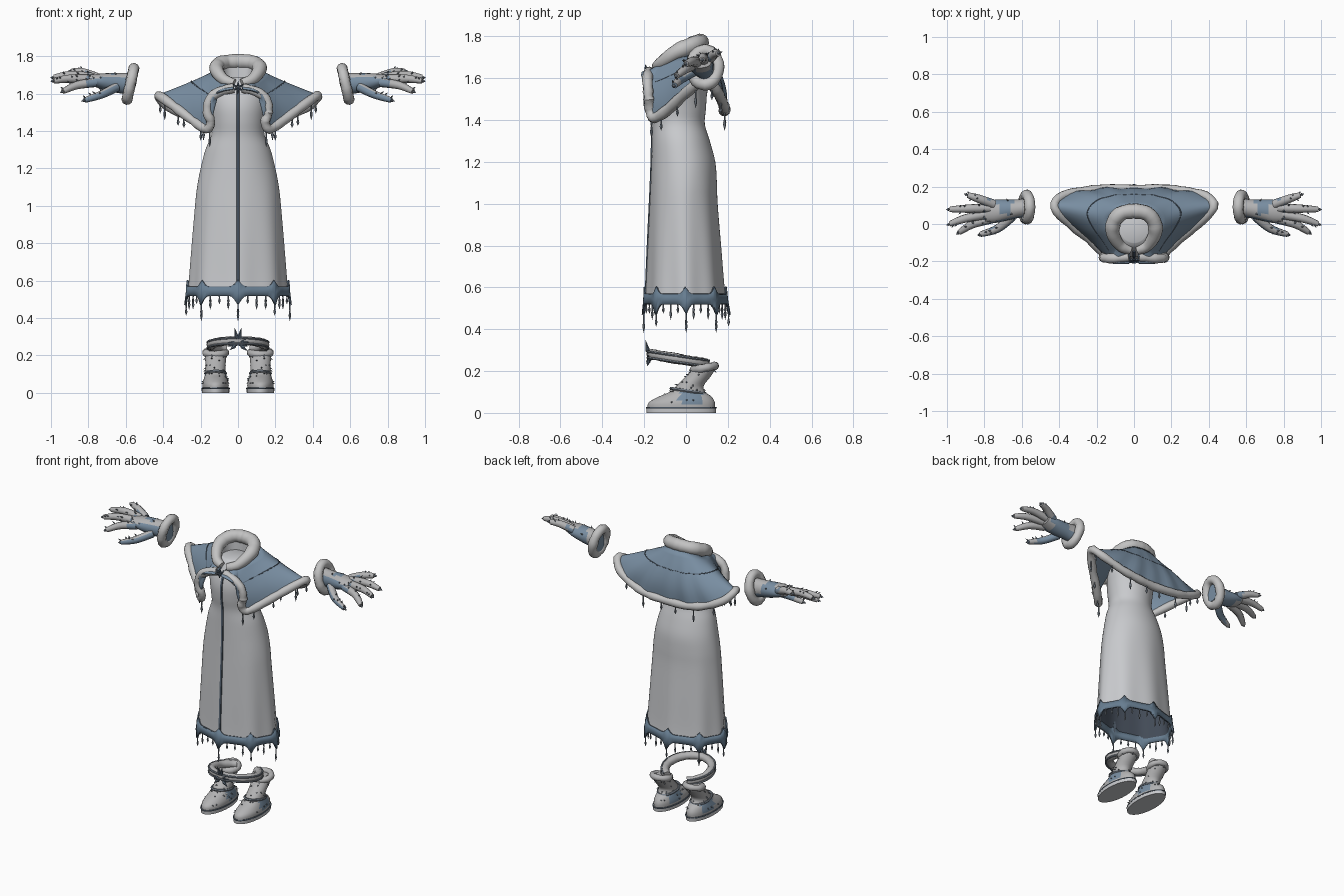
import bpy, bmesh, math, random
from mathutils import Vector as V

if "Cube" in bpy.data.objects:
    bpy.data.objects.remove(bpy.data.objects["Cube"])
random.seed(4)
pi, tau = math.pi, math.tau

def mat(name, r, g, b):
    m = bpy.data.materials.new(name)
    m.diffuse_color = (r, g, b, 1)
    m.use_nodes = True
    m.node_tree.nodes["Principled BSDF"].inputs["Base Color"].default_value = m.diffuse_color
    return m

CLOTH = mat("pale cloth", .58, .59, .61)
FUR = mat("pale fur", .54, .54, .54)
BLUE = mat("frost blue", .19, .27, .36)
HEM = mat("hem blue", .135, .205, .28)
DARK = mat("dark blue trim", .10, .135, .18)
LINING = mat("dark lining", .055, .07, .095)
ICE = mat("grey ice", .22, .255, .30)
LEATHER = mat("pale leather", .45, .45, .455)

def smooth(keys, n):
    """Catmull-Rom samples through the key tuples"""
    out = []
    k = [keys[0]] + list(keys) + [keys[-1]]
    for i in range(1, len(k) - 2):
        for s in range(n):
            t = s / n
            out.append(tuple(.5 * (2*b + (c-a)*t + (2*a-5*b+4*c-d)*t*t + (3*b-a-3*c+d)*t**3)
                             for a, b, c, d in zip(k[i-1], k[i], k[i+1], k[i+2])))
    return out + [tuple(keys[-1])]

def finish(name, bm, mats, rule=None, mirror=False, thick=0):
    bmesh.ops.recalc_face_normals(bm, faces=bm.faces)
    bm.normal_update()
    if rule:
        for f in bm.faces:
            f.material_index = rule(f.calc_center_median(), f.normal)
    me = bpy.data.meshes.new(name)
    bm.to_mesh(me)
    bm.free()
    ob = bpy.data.objects.new(name, me)
    bpy.context.collection.objects.link(ob)
    for m in mats:
        me.materials.append(m)
    bpy.ops.object.select_all(action='DESELECT')
    ob.select_set(True)
    bpy.context.view_layer.objects.active = ob
    bpy.ops.object.shade_smooth_by_angle(angle=math.radians(50))
    if thick:
        s = ob.modifiers.new("thickness", 'SOLIDIFY')
        s.thickness, s.offset = thick, 0
    if mirror:
        ob.modifiers.new("mirror", 'MIRROR')
    return ob

def add_loft(bm, rows, wrap=True, caps=(False, False), loop=False):
    vs = [[bm.verts.new(p) for p in r] for r in rows]
    n = len(vs[0])
    for a, b in zip(vs, vs[1:] + ([vs[0]] if loop else [])):
        for j in range(n if wrap else n - 1):
            bm.faces.new((a[j], a[(j+1) % n], b[(j+1) % n], b[j]))
    if caps[0]: bm.faces.new(vs[0])
    if caps[1]: bm.faces.new(vs[-1])

def loft(name, rows, mats, wrap=True, caps=(False, False), loop=False, **kw):
    bm = bmesh.new()
    add_loft(bm, rows, wrap, caps, loop)
    return finish(name, bm, mats, **kw)

def tube_rows(path, rad, n=10, loop=False, jitter=0):
    path = [V(p) for p in path]
    rows, m = [], len(path)
    for i, p in enumerate(path):
        t = (path[(i+1) % m] - path[i-1]) if loop else (path[min(i+1, m-1)] - path[max(i-1, 0)])
        t.normalize()
        u = t.cross(V((0.12, 0.1, 1))).normalized()
        w = u.cross(t)
        r = (rad(i / (m-1)) if callable(rad) else rad) * (1 + random.uniform(-jitter, jitter))
        rows.append([p + r*(u*math.cos(tau*j/n) + w*math.sin(tau*j/n)) for j in range(n)])
    return rows

def tube(name, path, rad, m, loop=False, jitter=0, n=10, **kw):
    return loft(name, tube_rows(path, rad, n, loop, jitter), [m], caps=(not loop, not loop), loop=loop, **kw)

def spindle(bm, p, d, length, r, bulb=.7):
    """icicle or crystal: thin stem, thicker bulb, sharp tip"""
    p, d = V(p), V(d).normalized()
    path = [p + d*length*t for t in (0, bulb*.6, bulb, 1)]
    add_loft(bm, tube_rows(path, lambda t: r * (.6, .45, 1, .05)[round(t*3)], 6), caps=(True, True))

def both(half):
    return list(half) + [(-x, y, z) for x, y, z in reversed(half[:-1])]

# ---- robe: (z, half width, front y, back y)
body = smooth([(.5, .265, -.193, .193), (.6, .257, -.187, .18), (.8, .243, -.18, .165), (1, .228, -.172, .15),
               (1.1, .218, -.168, .147), (1.2, .2, -.165, .14), (1.3, .174, -.163, .114), (1.38, .142, -.163, .09),
               (1.45, .143, -.173, .095), (1.52, .152, -.176, .1), (1.58, .16, -.165, .11), (1.63, .148, -.145, .1),
               (1.67, .11, -.125, .08), (1.69, .07, -.1, .05)], 4)

def robe_point(z, th, k=1):
    i = max(0, min(len(body)-2, sum(r[0] <= z for r in body) - 1))
    a, b = body[i], body[i+1]
    t = (z - a[0]) / (b[0] - a[0])
    hx, f, k2 = (a[q] + (b[q]-a[q])*t for q in (1, 2, 3))
    s = k * (1 + .024 * max(0, min(1, (1.2-z)/.6)) * math.cos(8*th))
    return V((hx*s*math.cos(th), (f+k2)/2 + (k2-f)/2*s*math.sin(th), z))

N = 96
angles = [tau*j/N for j in range(N)]
levels = [.55] + [r[0] for r in body if r[0] > .56]
loft("robe", [[robe_point(z, a) for a in angles] for z in levels], [CLOTH], caps=(False, True))
loft("robe_lining", [[robe_point(z, a, k) for a in angles] for z, k in
                     ((.55, .985), (.7, .97), (.9, .96), (1.1, .95), (1.15, .6))], [LINING], caps=(False, True))

# ---- pointed hem with icicles
def cusp(a):
    d = abs((a + pi/8) % (pi/4) - pi/8)
    return max(0, 1 - d/.17)**2
loft("hem_trim", [[robe_point(z0 + dz*cusp(a), a, k) for a in angles] for z0, dz, k in
                  ((.52, -.05, 1.025), (.545, -.01, 1.015), (.566, .035, 1.02))], [HEM], thick=.014)
for nm, z0, dz in (("hem_upper_cord", .566, .035), ("hem_lower_cord", .522, -.05)):
    tube(nm, [robe_point(z0 + dz*cusp(a), a, 1.028) for a in angles], .004, DARK, loop=True, n=6)
bm = bmesh.new()
for i in range(32):
    a = tau*i/32
    spindle(bm, robe_point(.53 - .05*cusp(a), a, 1.015), (0, 0, -1), .055 + .03*(i % 3 == 0) + .012*(i % 4 == 0), .007)
finish("hem_icicles", bm, [ICE])

# ---- front seam
bm = bmesh.new()
add_loft(bm, [[robe_point(z, -pi/2) + V((x, y, 0)) for x, y in ((-.009, .004), (-.006, -.005), (.006, -.005), (.009, .004))]
              for z in [l for l in levels if l < 1.64]], caps=(True, True))
finish("front_seam", bm, [DARK])

# ---- cape: matching neck and edge paths, front to back, mirrored
edge = both(smooth([(.025, -.175, 1.63), (.10, -.183, 1.61), (.152, -.183, 1.57), (.163, -.178, 1.5), (.145, -.172, 1.45),
                    (.168, -.15, 1.41), (.24, -.08, 1.455), (.34, 0, 1.53), (.425, .09, 1.59), (.38, .15, 1.535),
                    (.25, .178, 1.475), (.12, .187, 1.45), (0, .182, 1.445)], 4))
neck = both(smooth([(.02, -.15, 1.645), (.04, -.14, 1.65), (.06, -.13, 1.66), (.075, -.12, 1.665), (.085, -.11, 1.67),
                    (.1, -.09, 1.68), (.12, -.05, 1.695), (.13, -.02, 1.7), (.13, .02, 1.71), (.11, .055, 1.73),
                    (.075, .08, 1.745), (.04, .09, 1.75), (0, .095, 1.75)], 4))
def cape_row(t, lift=0):
    out = []
    for a, b in zip(neck, edge):
        p = V(a).lerp(V(b), t)
        s = math.sin(pi*t)
        fold = .006*t*math.cos(40*b[0])
        out_y = .26 if b[1] > .05 else .2
        p += V((.02*s*b[0]/.43, out_y*s*(b[1]-.05) + (fold if b[1] > .1 else 0), -.01*s))
        out.append(p + V((0, 0, lift)))
    return out
loft("cape", [cape_row(t/10) for t in range(11)], [BLUE], wrap=False, thick=.01)
tube("cape_yoke_cord", cape_row(.35, .006)[20:-20], .0035, DARK, n=6)
tube("cape_fur_edge", edge, .025, FUR, jitter=.1, n=12)
bm = bmesh.new()
for i in range(18, 79, 4):
    spindle(bm, V(edge[i]) - V((0, 0, .015)), (0, 0, -1), .06 + .035*(i % 3 == 0), .008)
finish("cape_icicles", bm, [ICE])

# ---- collar, its inner wall, and clasp
collar = both(smooth([(.02, -.14, 1.655), (.075, -.115, 1.675), (.113, -.05, 1.722), (.106, .015, 1.752),
                      (.065, .058, 1.768), (0, .07, 1.772)], 5))
tube("fur_collar", collar, lambda t: .024 + .016*min(1, 4*min(t, 1-t)), FUR, jitter=.04, n=14)
loft("collar_inner_wall", [[(x*k, (y+.02)*k - .02, z*q + 1.66*(1-q)) for x, y, z in collar]
                           for k, q in ((.75, 1), (.72, .5), (.7, 0))], [CLOTH], wrap=False)
bm = bmesh.new()
for a in range(6):
    spindle(bm, (0, -.19, 1.632), (math.cos(a*pi/3+.5), -.1, math.sin(a*pi/3+.5)), .035, .008, .4)
finish("collar_clasp", bm, [DARK])

# ---- gloves (right side mirrored)
def ring(c, u, v, n=20):
    return [V(c) + V(u)*math.cos(tau*j/n) + V(v)*math.sin(tau*j/n) for j in range(n)]
tube("glove_fur_cuff", ring((.575, .09, 1.652), (0, .064, 0), (-.018, 0, .082), 28), .029, FUR, loop=True, jitter=.06,
     mirror=True)
palm = smooth([(.565, .09, 1.65, .05, .062), (.62, .082, 1.655, .05, .055), (.68, .075, 1.66, .056, .05),
               (.74, .068, 1.667, .062, .04), (.795, .066, 1.675, .054, .026)], 3)
def glove_rule(c, n):
    front = c.x < .82 and n.z < .6 and (n.y < -.25 or (n.z < -.3 and c.x < .74))
    back = .64 < c.x < .78 and n.y > .5
    top = .66 < c.x < .72 and n.z > .6 and c.y > .05
    return 1 if c.x < .568 or front or back or top else 0
bm = bmesh.new()
add_loft(bm, [ring((x, y, z), (0, a, 0), (0, 0, b)) for x, y, z, a, b in palm], caps=(True, True))
fingers = [((.76, .028, 1.66), (.86, 0, 1.645), (.935, -.045, 1.612)), ((.77, .055, 1.675), (.9, .03, 1.68), (.985, .0, 1.668)),
           ((.77, .085, 1.685), (.89, .082, 1.7), (.985, .078, 1.687)), ((.75, .105, 1.685), (.83, .135, 1.715), (.89, .155, 1.72)),
           ((.65, .04, 1.635), (.73, -.025, 1.595), (.82, -.055, 1.565))]
for f in fingers:
    add_loft(bm, tube_rows(smooth(f, 5), lambda t: .025 - .011*t*t, 10), caps=(True, True))
hand = finish("glove", bm, [LEATHER, BLUE], rule=glove_rule, mirror=True)

def crystals(name, src, count, size, test, lean):
    """small crystals scattered on the faces of a part"""
    faces = [p for p in src.data.polygons if test(p.center, p.normal)]
    bm = bmesh.new()
    for p in random.sample(faces, min(count, len(faces))):
        spindle(bm, p.center - p.normal*.004, p.normal + V(lean), random.uniform(.6, 1.1)*size, size*.2, .35)
    return finish(name, bm, [ICE], mirror=True)
crystals("glove_crystals", hand, 34, .024, lambda c, n: n.z > .2 and c.x > .62 and c.x < .97, (.8, 0, .2))
bm = bmesh.new()
for f in fingers:
    spindle(bm, f[2], V(f[2]) - V(f[1]), .02, .009, .3)
finish("finger_claws", bm, [ICE], mirror=True)

# ---- boots (right side mirrored): (z, front y, back y, half width)
def boot_rows(keys):
    return [ring((.12, (f+b)/2, z), (w, 0, 0), (0, (b-f)/2, 0), 28) for z, f, b, w in keys]
boot = loft("boot", boot_rows(smooth([(.02, -.183, .138, .07), (.05, -.178, .138, .07), (.078, -.13, .122, .062),
            (.1, -.078, .092, .056), (.13, -.045, .085, .053), (.17, -.005, .115, .055), (.2, .02, .135, .058),
            (.225, .032, .143, .058)], 3)), [LEATHER, BLUE], caps=(True, True), mirror=True,
            rule=lambda c, n: 1 if .04 < c.z < .1 and -.03 < c.y < .08 and abs(n.x) > .3 else 0)
loft("boot_sole", boot_rows([(0, -.188, .143, .073), (.026, -.19, .145, .075)]), [CLOTH], caps=(True, True), mirror=True)
tube("boot_sole_welt", ring((.12, -.022, .024), (.073, 0, 0), (0, .166, 0), 32), .004, DARK, loop=True, n=6, mirror=True)
tube("boot_cuff", ring((.12, .088, .215), (.052, 0, 0), (0, .05, .01), 24), .02, LEATHER, loop=True, jitter=.1, mirror=True)
tube("boot_strap", ring((.12, .01, .105), (.054, 0, 0), (0, .081, -.012), 24), .008, ICE, loop=True, n=6, mirror=True)
crystals("boot_crystals", boot, 44, .02, lambda c, n: c.z > .05 and n.z > -.5 and c.z < .22, (0, 0, -.6))

# ---- belt lying round the boots, open at the back, with a crystal buckle
belt = [V((.142*math.sin(a), -.025 - .138*math.cos(a), .256 + .17*.138*math.cos(a)))
        for a in [-2.6 + 5.2*j/36 for j in range(37)]]
tube("belt", belt, .025, LEATHER, jitter=.1)
for nm, dz in (("belt_lower_cord", -.016), ("belt_upper_cord", .014)):
    tube(nm, [p + V((p.x*.15, (p.y+.025)*.15, dz)) for p in belt], .006, ICE, n=6)
bm = bmesh.new()
for a in range(12):
    th = pi/2 + (a - 5.5)*.4
    spindle(bm, (0, -.175, .262), (math.cos(th), random.uniform(-.3, .1), math.sin(th)),
            .088 if a in (5, 6) else random.uniform(.045, .065), .011, .45)
finish("belt_buckle_crystals", bm, [DARK])
